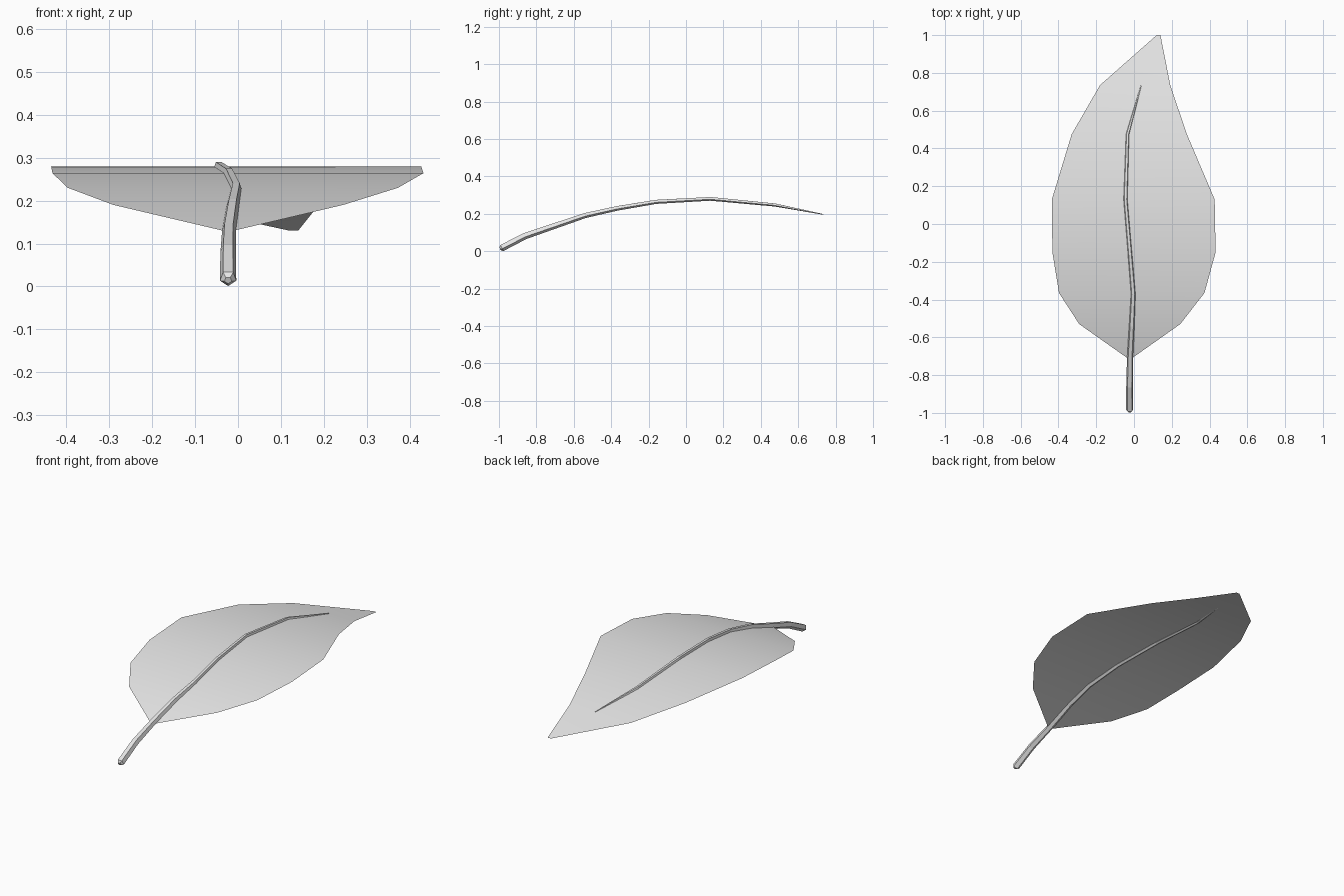
import bpy, bmesh, math
from mathutils import Vector

cube = bpy.data.objects.get("Cube")
if cube:
    bpy.data.objects.remove(cube, do_unlink=True)

grey = bpy.data.materials.new("leaf_grey")
grey.use_nodes = True
colour = (0.8, 0.8, 0.8, 1)
grey.diffuse_color = colour
grey.node_tree.nodes["Principled BSDF"].inputs["Base Color"].default_value = colour


def add_object(name, bm, smooth):
    mesh = bpy.data.meshes.new(name)
    for f in bm.faces:
        f.smooth = smooth
    bm.to_mesh(mesh)
    bm.free()
    mesh.materials.append(grey)
    obj = bpy.data.objects.new(name, mesh)
    bpy.context.collection.objects.link(obj)
    return obj


# Blade: a thin arched sheet, rows of (y, left edge x, right edge x, z)
rows = [
    (-0.71, -0.035, -0.01, 0.13),
    (-0.53, -0.29, 0.245, 0.19),
    (-0.365, -0.397, 0.373, 0.23),
    (-0.15, -0.432, 0.432, 0.264),
    (0.13, -0.435, 0.427, 0.279),
    (0.475, -0.33, 0.28, 0.246),
    (0.735, -0.18, 0.192, 0.195),
    (1.0, 0.12, 0.14, 0.13),
]
bm = bmesh.new()
edges = [(bm.verts.new((a, y, z)), bm.verts.new((b, y, z))) for y, a, b, z in rows]
for (a, b), (c, d) in zip(edges, edges[1:]):
    bm.faces.new((a, b, d, c))
add_object("leaf_blade", bm, True)

# Stem and midrib: five-sided tapering tube, points of (x, y, z, radius)
path = [
    (-0.023, -0.995, 0.0145, 0.009),
    (-0.023, -0.985, 0.019, 0.02),
    (-0.023, -0.86, 0.083, 0.019),
    (-0.021, -0.71, 0.134, 0.017),
    (-0.012, -0.54, 0.192, 0.015),
    (-0.004, -0.37, 0.23, 0.0135),
    (-0.021, -0.16, 0.265, 0.012),
    (-0.045, 0.13, 0.281, 0.011),
    (-0.034, 0.475, 0.248, 0.009),
    (0.038, 0.735, 0.197, 0.002),
]
bm = bmesh.new()
points = [Vector(p[:3]) for p in path]
rings = []
for i, (p, row) in enumerate(zip(points, path)):
    tangent = (points[min(i + 1, len(path) - 1)] - points[max(i - 1, 0)]).normalized()
    side = tangent.cross(Vector((0, 0, 1))).normalized()
    up = side.cross(tangent)
    ring = []
    for k in range(5):
        a = math.tau * k / 5 - math.pi / 2
        ring.append(bm.verts.new(p + row[3] * (math.cos(a) * side + math.sin(a) * up)))
    rings.append(ring)
for r, s in zip(rings, rings[1:]):
    for k in range(5):
        n = (k + 1) % 5
        bm.faces.new((r[k], r[n], s[n], s[k]))
bm.faces.new(rings[0])
bm.faces.new(rings[-1])
bmesh.ops.recalc_face_normals(bm, faces=bm.faces[:])
add_object("leaf_stem", bm, False)
